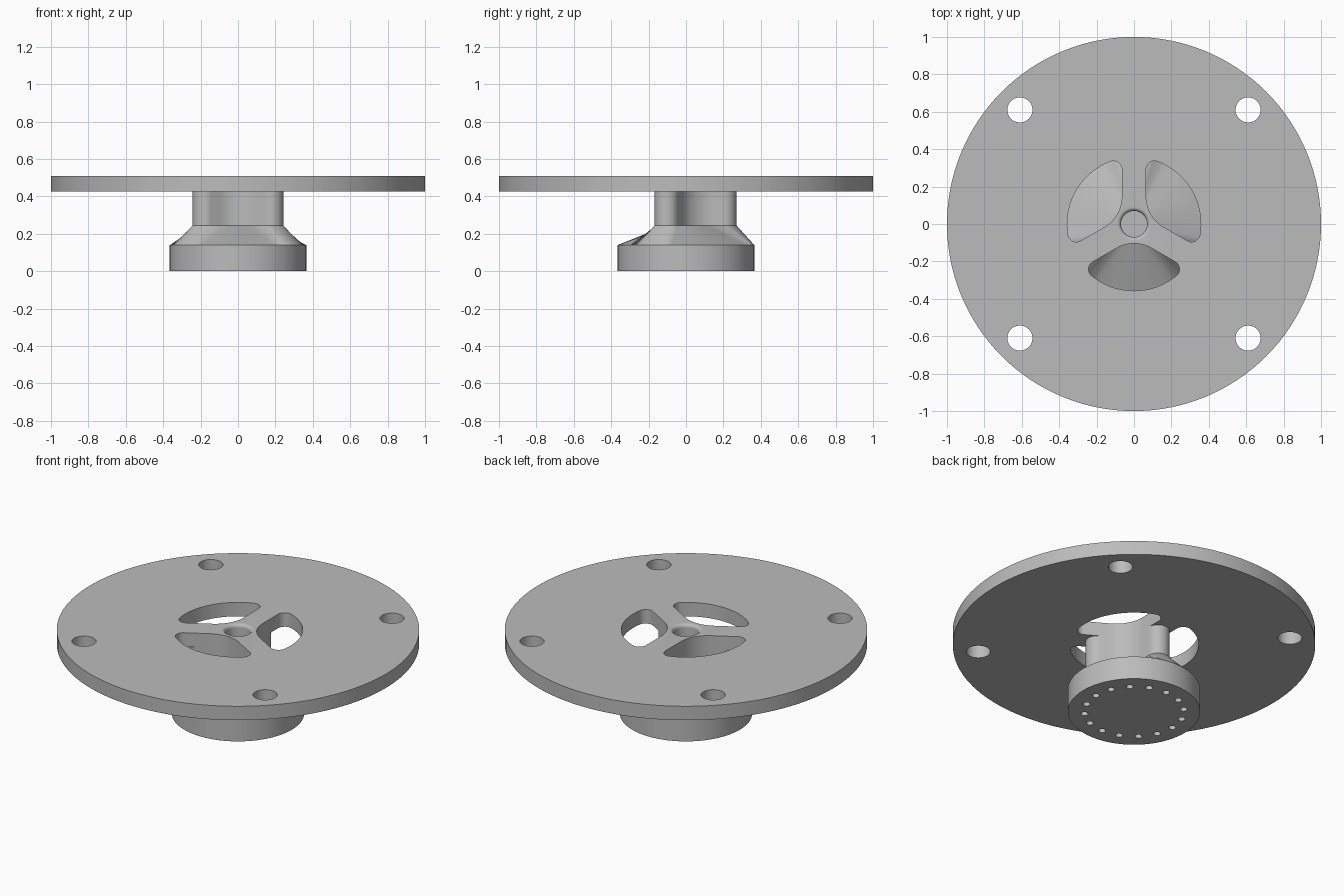
import bpy, bmesh
from math import sin, cos, pi, radians, sqrt, atan2, degrees

cube = bpy.data.objects.get("Cube")
if cube:
    bpy.data.objects.remove(cube, do_unlink=True)

metal = bpy.data.materials.new("plain grey")
metal.use_nodes = True
GREY = (0.5, 0.5, 0.5, 1)
metal.diffuse_color = GREY
metal.node_tree.nodes["Principled BSDF"].inputs["Base Color"].default_value = GREY

# Main sizes
PLATE_LOW, PLATE_TOP = 0.425, 0.51
FLANGE_R, FLANGE_TOP, POST_LOW = 0.365, 0.14, 0.245
HALF_RIB, RIB_CENTRE = 0.065, 0.205
FILLET = 0.19
FILLET_CENTRE = (HALF_RIB + FILLET) / cos(pi / 6)
OPENING_R, CORNER = 0.357, 0.045


def arc(cx, cy, r, a0, a1, n):
    """Points along an arc, angles in degrees."""
    return [(cx + r * cos(radians(a0 + (a1 - a0) * i / n)),
             cy + r * sin(radians(a0 + (a1 - a0) * i / n))) for i in range(n + 1)]


def turn(pts, deg):
    c, s = cos(radians(deg)), sin(radians(deg))
    return [(x * c - y * s, x * s + y * c) for x, y in pts]


def loft(name, rings):
    """Skin a closed solid through rings of (outline, height)."""
    bm = bmesh.new()
    rows = [[bm.verts.new((x, y, z)) for x, y in pts] for pts, z in rings]
    n = len(rows[0])
    for low, high in zip(rows, rows[1:]):
        for i in range(n):
            j = (i + 1) % n
            bm.faces.new((low[i], low[j], high[j], high[i]))
    bm.faces.new(rows[0][::-1])
    bm.faces.new(rows[-1])
    bmesh.ops.recalc_face_normals(bm, faces=bm.faces)
    mesh = bpy.data.meshes.new(name)
    bm.to_mesh(mesh)
    bm.free()
    mesh.materials.append(metal)
    obj = bpy.data.objects.new(name, mesh)
    bpy.context.collection.objects.link(obj)
    return obj


def circle(r, n, x=0, y=0):
    return arc(x, y, r, 0, 360, n)[:-1]


def activate(obj):
    bpy.ops.object.select_all(action='DESELECT')
    obj.select_set(True)
    bpy.context.view_layer.objects.active = obj


def cut(obj, cutters):
    for cutter in cutters:
        cutter.hide_render = True
        activate(obj)
        mod = obj.modifiers.new("cut", 'BOOLEAN')
        mod.operation, mod.solver, mod.object = 'DIFFERENCE', 'EXACT', cutter
        bpy.ops.object.modifier_apply(modifier=mod.name)
        bpy.data.objects.remove(cutter, do_unlink=True)


def hub_bore():
    """Blind central bore with a rounded mouth."""
    mouth = arc(0.09, PLATE_TOP - 0.02, 0.02, 180, 90, 8)
    profile = [(0.07, FLANGE_TOP)] + mouth + [(0.09, PLATE_TOP + 0.02)]
    return loft("bore_cutter", [(circle(r, 64), z) for r, z in profile])


# One rib end plus the hollow beside it, repeated three times
fx, fy = FILLET_CENTRE * cos(radians(150)), FILLET_CENTRE * sin(radians(150))
rib = arc(0, RIB_CENTRE, HALF_RIB, 0, 180, 24)
hollow = arc(fx, fy, FILLET, 360, 300, 24)
section = [p for k in range(3) for p in turn(rib + hollow, 120 * k)]
flange_ring = []
for x, y in section:
    a = atan2(y, x)
    flange_ring.append((FLANGE_R * cos(a), FLANGE_R * sin(a)))

# Round flange blending into the three-ribbed post
post = loft("flange_and_post", [(flange_ring, 0), (flange_ring, FLANGE_TOP),
                                (section, POST_LOW), (section, PLATE_LOW)])

# Ring of small blind holes under the flange
bolts = []
for k in range(16):
    a = k * pi / 8
    ring = circle(0.02, 20, 0.275 * cos(a), 0.275 * sin(a))
    bolts.append(loft("bolt_cutter", [(ring, -0.05), (ring, 0.1)]))
cut(post, bolts + [hub_bore()])

# Round plate
disc = circle(1, 128)
plate = loft("round_plate", [(disc, PLATE_LOW), (disc, PLATE_TOP)])
cutters = [hub_bore()]

# Corner holes
for sx in (-1, 1):
    for sy in (-1, 1):
        ring = circle(0.067, 40, 0.61 * sx, 0.61 * sy)
        cutters.append(loft("hole_cutter", [(ring, 0.3), (ring, 0.6)]))

# Three rounded openings between the ribs
ccx = -(HALF_RIB + CORNER)
ccy = sqrt((OPENING_R - CORNER) ** 2 - ccx ** 2)
start = degrees(atan2(ccy, ccx))
(dx, dy), = turn([(-ccx, ccy)], 120)
opening = (arc(ccx, ccy, CORNER, 0, start, 14)
           + arc(0, 0, OPENING_R, start, 300 - start, 28)[1:-1]
           + arc(dx, dy, CORNER, 300 - start, 300, 14)
           + hollow[::-1])
for k in range(3):
    shape = turn(opening, 120 * k)
    cutters.append(loft("opening_cutter", [(shape, 0.3), (shape, 0.6)]))
cut(plate, cutters)

for obj in (post, plate):
    activate(obj)
    bpy.ops.object.shade_smooth_by_angle(angle=radians(25))
